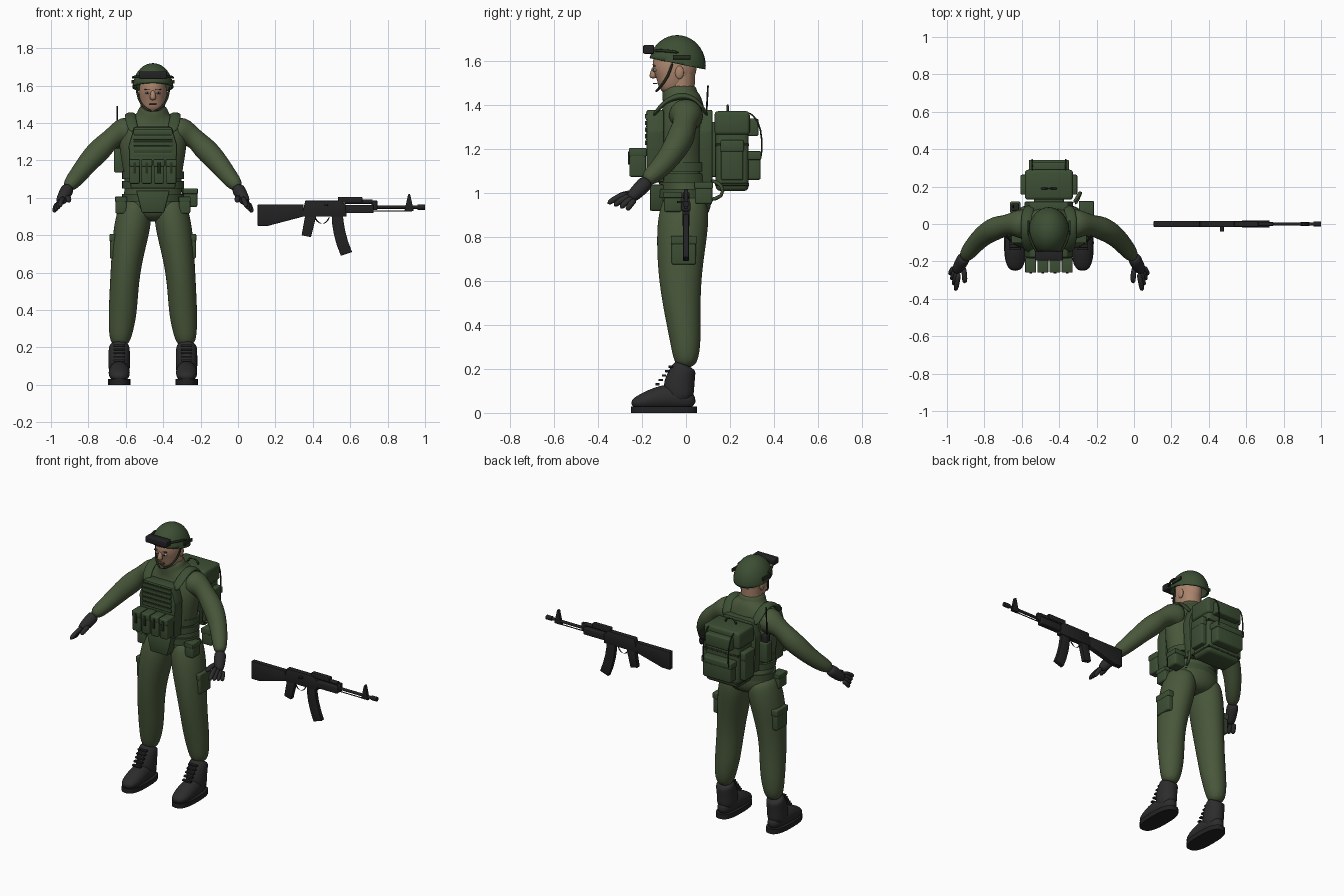
import bpy, bmesh, math
from mathutils import Vector

default = bpy.data.objects.get("Cube")
if default:
    bpy.data.objects.remove(default, do_unlink=True)


def material(name, red, green, blue):
    mat = bpy.data.materials.new(name)
    mat.use_nodes = True
    mat.diffuse_color = (red, green, blue, 1)
    shader = next(n for n in mat.node_tree.nodes if n.type == 'BSDF_PRINCIPLED')
    shader.inputs["Base Color"].default_value = mat.diffuse_color
    return mat


UNIFORM = material("uniform green", .066, .096, .043)
GEAR = material("gear green", .046, .077, .034)
STRAP = material("dark strap green", .02, .03, .014)
SKIN = material("skin", .4, .23, .15)
LIP = material("lip and brow brown", .13, .06, .04)
EYE = material("eye white", .6, .6, .6)
LEATHER = material("black leather", .025, .025, .025)
METAL = material("gun black", .016, .016, .016)

figure_origin = Vector((-.455, 0, 0))
rifle_origin = Vector((0, 0, 0))
origin = figure_origin


def finish(name, bm, mat, mirror=False, smooth=0):
    """Turn a bmesh into a shaded object standing at the current origin."""
    bmesh.ops.recalc_face_normals(bm, faces=bm.faces[:])
    mesh = bpy.data.meshes.new(name)
    bm.to_mesh(mesh)
    bm.free()
    mesh.materials.append(mat)
    mesh.shade_smooth()
    if not smooth:
        mesh.set_sharp_from_angle(angle=math.radians(40))
    obj = bpy.data.objects.new(name, mesh)
    obj.location = origin
    bpy.context.collection.objects.link(obj)
    if mirror:
        obj.modifiers.new("Mirror", 'MIRROR').use_mirror_merge = False
    if smooth:
        subdivision = obj.modifiers.new("Smooth", 'SUBSURF')
        subdivision.levels = subdivision.render_levels = smooth
    return obj


def ring(x=0, y=0, z=0, wide=.05, deep=None):
    return Vector((x, y, z)), wide, deep or wide


def loft(name, mat, rings, mirror=False, smooth=2, sides=12, power=1):
    """Skin elliptical rings, each square to the path through their centres."""
    bm = bmesh.new()
    path = [centre for centre, wide, deep in rings]
    loops = []
    for i, (centre, wide, deep) in enumerate(rings):
        tangent = (path[min(i + 1, len(path) - 1)] - path[max(i - 1, 0)]).normalized()
        across = Vector((0, 1, 0)) if abs(tangent.x) > .9 else Vector((1, 0, 0))
        u = (across - tangent * across.dot(tangent)).normalized()
        v = tangent.cross(u)
        loop = []
        for k in range(sides):
            c, s = math.cos(math.tau * k / sides), math.sin(math.tau * k / sides)
            c, s = math.copysign(abs(c) ** power, c), math.copysign(abs(s) ** power, s)
            loop.append(bm.verts.new(centre + u * c * wide + v * s * deep))
        loops.append(loop)
    for low, high in zip(loops, loops[1:]):
        for k in range(sides):
            bm.faces.new((low[k - 1], low[k], high[k], high[k - 1]))
    bm.faces.new(loops[0])
    bm.faces.new(loops[-1])
    return finish(name, bm, mat, mirror, smooth)


def tube(name, mat, points, thick, thin=None, mirror=False, smooth=1):
    """Round rod through the points, tapering evenly from thick to thin."""
    step = ((thin or thick) - thick) / (len(points) - 1)
    rings = [ring(*point, wide=thick + step * i) for i, point in enumerate(points)]
    return loft(name, mat, rings, mirror, smooth)


def box(name, mat, at, size, mirror=False):
    bm = bmesh.new()
    bmesh.ops.create_cube(bm, size=1)
    for v in bm.verts:
        v.co = Vector(at) + Vector(size) * v.co
    bmesh.ops.bevel(bm, geom=bm.edges[:], offset=min(size) * .15, segments=3,
                    profile=.5, affect='EDGES')
    return finish(name, bm, mat, mirror)


def pouch(name, at, size, mirror=False):
    """Soft box with a slightly larger flap over its top."""
    x, y, z = at
    wide, deep, tall = size
    box(name, GEAR, at, size, mirror)
    box(name + "_flap", GEAR, (x, y, z + tall * .36), (wide * 1.07, deep * 1.07, tall * .3), mirror)


def slab(name, mat, outline, near, far):
    """Extrude an x-z outline from y = near to y = far."""
    bm = bmesh.new()
    face = bm.faces.new([bm.verts.new((x, near, z)) for x, z in outline])
    extruded = bmesh.ops.extrude_face_region(bm, geom=[face])["geom"]
    for part in extruded:
        if isinstance(part, bmesh.types.BMVert):
            part.co.y = far
    bmesh.ops.bevel(bm, geom=bm.edges[:], offset=(far - near) * .12, segments=2,
                    profile=.5, affect='EDGES', clamp_overlap=True)
    return finish(name, bm, mat)


def both_sides(half):
    return half + [(-x, z) for x, z in reversed(half)]


def ball_mesh(at, size):
    bm = bmesh.new()
    bmesh.ops.create_uvsphere(bm, u_segments=32, v_segments=20, radius=1)
    for v in bm.verts:
        v.co = Vector(at) + Vector(size) * v.co
    return bm


# Clothed body
loft("torso", UNIFORM, [
    ring(z=.87, wide=.1, deep=.08), ring(z=.93, wide=.17, deep=.12),
    ring(z=1, wide=.16, deep=.12), ring(y=-.02, z=1.1, wide=.15, deep=.11),
    ring(y=-.02, z=1.28, wide=.19, deep=.12), ring(y=-.01, z=1.38, wide=.18, deep=.1),
    ring(y=-.02, z=1.43, wide=.12, deep=.09), ring(y=-.03, z=1.45, wide=.08),
    ring(y=-.03, z=1.5, wide=.08)], sides=16)
loft("leg", UNIFORM, [
    ring(x=.09, z=1, wide=.08, deep=.1), ring(x=.1, y=-.01, z=.9, wide=.1, deep=.12),
    ring(x=.12, y=-.02, z=.8, wide=.1, deep=.12), ring(x=.15, y=-.03, z=.6, wide=.08, deep=.1),
    ring(x=.16, y=-.01, z=.4, wide=.08), ring(x=.17, z=.3, wide=.07),
    ring(x=.18, z=.2)], mirror=True)
tube("arm", UNIFORM, [
    (.1, 0, 1.35), (.18, 0, 1.36), (.26, -.01, 1.28), (.34, -.05, 1.2), (.4, -.11, 1.12),
    (.46, -.19, 1.05)], thick=.09, thin=.04, mirror=True, smooth=2)
pouch("thigh_pocket", at=(.2, -.01, .74), size=(.06, .11, .13), mirror=True)

# Gloves
tube("glove", LEATHER, [(.45, -.17, 1.06), (.47, -.21, 1.02), (.5, -.26, .97)],
     thick=.04, thin=.03, mirror=True, smooth=2)
for i, name in enumerate(("index", "middle", "ring", "little")):
    knuckle = Vector((.48, -.26, 1)) + Vector((.01, .01, -.01)) * i
    reach = Vector((.02, -.1 + .02 * i, -.05))
    bend = knuckle + reach * .5 + Vector((0, 0, .01))
    tube(name + "_finger", LEATHER, [knuckle, bend, knuckle + reach], thick=.014, mirror=True)
tube("thumb", LEATHER, [(.46, -.22, 1), (.45, -.27, 1), (.45, -.32, .98)], thick=.015, mirror=True)

# Boots
loft("boot_shaft", LEATHER, [
    ring(x=.18, y=-.02, z=.04, wide=.06), ring(x=.18, y=-.04, z=.12, wide=.06, deep=.08),
    ring(x=.18, y=-.01, z=.2, wide=.06), ring(x=.18, z=.22)], mirror=True)
loft("boot_foot", LEATHER, [
    ring(x=.18, y=.05, z=.05, wide=.04), ring(x=.18, y=-.08, z=.08, wide=.06, deep=.07),
    ring(x=.18, y=-.2, z=.05, wide=.06, deep=.04),
    ring(x=.18, y=-.25, z=.04, wide=.03, deep=.02)], mirror=True)
loft("boot_sole", METAL, [ring(x=.18, y=-.1, z=height, wide=.06, deep=.15) for height in (0, .03)],
     mirror=True, smooth=0, sides=24, power=.75)
for i in range(5):
    box("lace", METAL, at=(.18, -.13 + i * .015, .13 + i * .02), size=(.06, .02, .01), mirror=True)

# Head and face
loft("head", SKIN, [
    ring(y=-.1, z=1.455, wide=.03), ring(y=-.08, z=1.48, wide=.06),
    ring(y=-.06, z=1.52, wide=.07, deep=.09), ring(y=-.05, z=1.57, wide=.08, deep=.11),
    ring(y=-.05, z=1.67, wide=.06, deep=.09)], sides=16)
tube("neck", SKIN, [(0, -.03, 1.4), (0, -.02, 1.6)], thick=.065, smooth=0)
tube("nose", SKIN, [(0, -.14, 1.58), (0, -.15, 1.55), (0, -.15, 1.52)], thick=.01, thin=.02)
finish("ear", ball_mesh(at=(.07, -.03, 1.55), size=(.01, .02, .03)), SKIN, mirror=True)
finish("eye", ball_mesh(at=(.03, -.14, 1.56), size=(.012, .01, .006)), EYE, mirror=True)
finish("pupil", ball_mesh(at=(.03, -.148, 1.56), size=(.005, .004, .006)), METAL, mirror=True)
box("eyebrow", LIP, at=(.03, -.145, 1.58), size=(.03, .01, .006), mirror=True)
box("mouth", LIP, at=(0, -.14, 1.5), size=(.04, .02, .006))

# Helmet: a dome cut on a slope, with goggles and straps
dome = ball_mesh(at=(0, -.04, 1.58), size=(.11, .13, .14))
bmesh.ops.bisect_plane(dome, geom=dome.verts[:] + dome.edges[:] + dome.faces[:], clear_inner=True,
                       plane_co=(0, -.04, 1.59), plane_no=(0, .2, 1))
helmet = finish("helmet", dome, GEAR)
helmet.modifiers.new("Shell", 'SOLIDIFY').thickness = .01
box("helmet_rail", STRAP, at=(.11, -.02, 1.62), size=(.01, .08, .02), mirror=True)
box("goggles", METAL, at=(0, -.17, 1.655), size=(.15, .05, .04))
tube("goggle_band", STRAP, [(.06, -.16, 1.65), (.1, -.09, 1.65), (.11, -.03, 1.64)], thick=.007,
     mirror=True)
tube("chin_strap", STRAP, [(.09, -.06, 1.6), (.08, -.08, 1.53), (.05, -.12, 1.48), (0, -.14, 1.46)],
     thick=.006, mirror=True)

# Plate carrier and belt
chest = both_sides([(.12, 1.05), (.13, 1.28), (.1, 1.38)])
slab("front_plate", GEAR, chest, near=-.18, far=-.1)
slab("back_plate", GEAR, chest, near=.06, far=.12)
slab("groin_flap", GEAR, both_sides([(.06, .92), (.09, 1.04)]), near=-.165, far=-.1)
for i in range(5):
    box("webbing_row", GEAR, at=(0, -.18, 1.23 + i * .03), size=(.21, .015, .02))
    box("webbing_gap", STRAP, at=(0, -.18, 1.245 + i * .03), size=(.2, .006, .005))
loft("shoulder_strap", GEAR, [
    ring(x=.1, y=-.15, z=1.35, wide=.03, deep=.01), ring(x=.12, y=-.1, z=1.42, wide=.03, deep=.01),
    ring(x=.12, y=-.02, z=1.45, wide=.03, deep=.02), ring(x=.12, y=.05, z=1.43, wide=.03, deep=.01),
    ring(x=.1, y=.1, z=1.35, wide=.03, deep=.01)], mirror=True)
for name, height in (("belt", 1), ("lower_waist_band", 1.07), ("upper_waist_band", 1.12)):
    loft(name, GEAR, [ring(y=-.01, z=height + rise, wide=.165, deep=.125) for rise in (-.02, .02)],
         smooth=0, sides=32)
for i in range(4):
    x = (i - 1.5) * .065
    pouch("magazine_pouch", at=(x, -.22, 1.14), size=(.055, .075, .13))
    box("pouch_tab", STRAP, at=(x, -.26, 1.16), size=(.014, .01, .06))
pouch("hip_pouch", at=(.17, -.06, .96), size=(.06, .08, .09), mirror=True)
pouch("utility_pouch", at=(.2, .08, 1), size=(.075, .08, .1))

# Radio and hose
tube("hose", GEAR, [(.13, .11, 1.06), (.17, .17, 1.04), (.17, .17, .98), (.14, .1, .97)], thick=.01)
box("radio_pouch", GEAR, at=(-.18, .09, 1.2), size=(.055, .06, .13))
box("radio", METAL, at=(-.18, .09, 1.27), size=(.04, .04, .08))
tube("antenna", METAL, [(-.19, .09, 1.3), (-.19, .1, 1.49)], thick=.004, smooth=0)

# Backpack
pouch("pack_body", at=(0, .21, 1.19), size=(.24, .15, .36))
box("pack_upper_pocket", GEAR, at=(0, .3, 1.3), size=(.18, .06, .08))
pouch("pack_lower_pocket", at=(0, .3, 1.125), size=(.2, .08, .13))
pouch("pack_side_pocket", at=(.125, .21, 1.15), size=(.05, .1, .18), mirror=True)
box("pack_spacer", GEAR, at=(0, .13, 1.2), size=(.16, .05, .25))
for height in (1.04, 1.22):
    box("pack_strap", STRAP, at=(0, .21, height), size=(.244, .154, .012))
tube("pack_cord", STRAP, [(.09, .28, 1.37), (.09, .33, 1.34), (.09, .35, 1.24), (.09, .34, 1.15)],
     thick=.004, mirror=True)
tube("pack_handle", STRAP, [(.04, .19, 1.37), (.03, .19, 1.4), (0, .19, 1.4)], thick=.007, mirror=True)

# Rifle
origin = rifle_origin
slab("stock", METAL, [(.105, .85), (.16, .85), (.35, .9), (.35, .965), (.105, .965)], -.016, .016)
slab("receiver", METAL, [(.34, .9), (.58, .9), (.58, .96), (.55, .985), (.36, .985)], -.017, .017)
box("handguard", METAL, at=(.65, 0, .94), size=(.15, .04, .045))
slab("pistol_grip", METAL, [(.36, .91), (.42, .91), (.39, .79), (.34, .8)], -.014, .014)
curve = [(.5 + .05 * t * t, .92 - .23 * t) for t in (0, .25, .5, .75, 1)]
slab("magazine", METAL, curve + [(x + .06, z + .02) for x, z in reversed(curve)], -.013, .013)
box("sight_rail", METAL, at=(.6, 0, .99), size=(.13, .03, .03))
box("bolt_handle", METAL, at=(.47, -.025, .96), size=(.02, .03, .01))
box("gas_block", METAL, at=(.73, 0, .96), size=(.03, .02, .05))
slab("front_sight", METAL, [(.89, .93), (.94, .93), (.92, 1.02), (.91, 1.02)], -.01, .01)
for name, start, end, height, thick in (
        ("gas_tube", .57, .72, .98, .012), ("barrel", .7, .97, .95, .009),
        ("muzzle", .96, 1, .95, .014), ("cleaning_rod", .7, .93, .93, .003)):
    tube(name, METAL, [(start, 0, height), (end, 0, height)], thick, smooth=0)
tube("trigger_guard", METAL, [(.41, 0, .9), (.43, 0, .86), (.47, 0, .86), (.49, 0, .9)], thick=.004)
